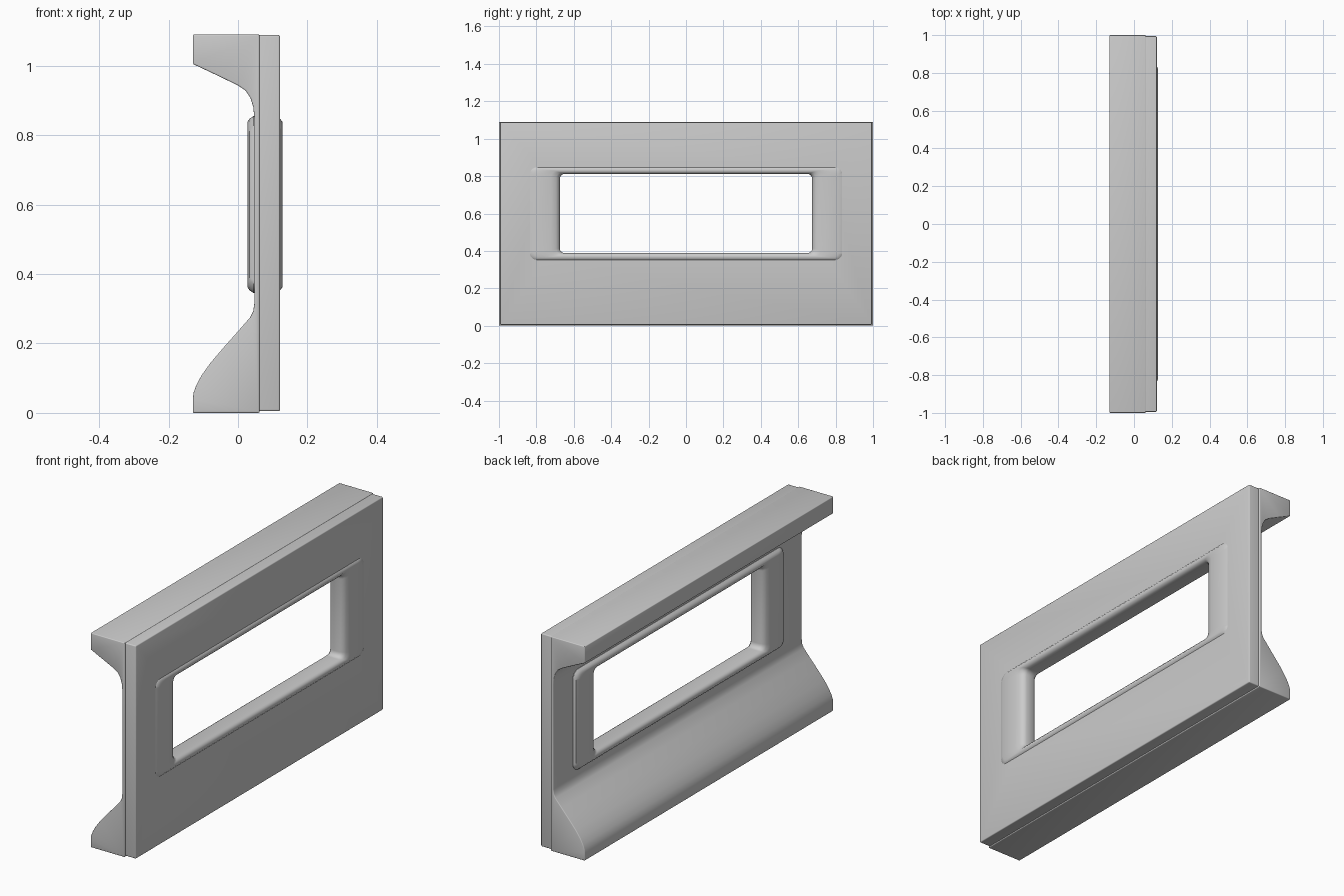
import bpy, bmesh, math

if "Cube" in bpy.data.objects:
    bpy.data.objects.remove(bpy.data.objects["Cube"])

CZ = 0.60   # centre height of the window


def finish(name, bm, smooth=True):
    bmesh.ops.recalc_face_normals(bm, faces=bm.faces)
    me = bpy.data.meshes.new(name)
    bm.to_mesh(me)
    bm.free()
    ob = bpy.data.objects.new(name, me)
    bpy.context.collection.objects.link(ob)
    return ob


def extrude_profile(name, pts, half):
    bm = bmesh.new()
    f = bm.faces.new([bm.verts.new((x, -half, z)) for x, z in pts])
    r = bmesh.ops.extrude_face_region(bm, geom=[f])
    vs = [v for v in r["geom"] if isinstance(v, bmesh.types.BMVert)]
    bmesh.ops.translate(bm, vec=(0, 2 * half, 0), verts=vs)
    return finish(name, bm)


def activate(ob):
    bpy.ops.object.select_all(action='DESELECT')
    ob.select_set(True)
    bpy.context.view_layer.objects.active = ob


def bevel(ob, width):
    m = ob.modifiers.new("bevel", 'BEVEL')
    m.width, m.segments = width, 3
    m.limit_method, m.angle_limit = 'ANGLE', math.radians(45)
    activate(ob)
    bpy.ops.object.modifier_apply(modifier=m.name)


def boolean(ob, other, op):
    m = ob.modifiers.new("bool", 'BOOLEAN')
    m.operation, m.object, m.solver = op, other, 'EXACT'
    activate(ob)
    bpy.ops.object.modifier_apply(modifier=m.name)
    bpy.data.objects.remove(other)


def smooth(ob):
    activate(ob)
    bpy.ops.object.shade_smooth_by_angle(angle=math.radians(35))


# Wall with overhanging top ledge and sloping base
body = extrude_profile("wall_body", [
    (-0.13, 0), (0.062, 0), (0.062, 1.09), (-0.13, 1.09), (-0.13, 1.005),
    (-0.06, 0.972), (0, 0.943), (0.022, 0.928), (0.036, 0.907), (0.044, 0.88),
    (0.047, 0.85), (0.047, 0.315), (0.044, 0.293), (0.035, 0.275),
    (0, 0.235), (-0.04, 0.19), (-0.08, 0.143), (-0.105, 0.108),
    (-0.12, 0.08), (-0.128, 0.058), (-0.13, 0.04)], 1.0)
bevel(body, 0.004)

# Slightly smaller flat face plate
plate = extrude_profile("face_plate", [
    (0.052, 0.005), (0.121, 0.005), (0.121, 1.088), (0.052, 1.088)], 0.994)
bevel(plate, 0.005)
boolean(body, plate, 'UNION')

# Window opening, hidden inside the frame
cut = extrude_profile("window_cutter", [
    (-0.1, CZ - 0.23), (0.3, CZ - 0.23), (0.3, CZ + 0.23), (-0.1, CZ + 0.23)], 0.75)
cut.hide_render = True
boolean(body, cut, 'DIFFERENCE')
smooth(body)

# Window frame: rounded-rectangle rings bridged into a closed loop
half_section = [  # half width, half height, distance from mid-plane, corner radius
    (0.675, 0.211, 0.0, 0.025), (0.675, 0.211, 0.02, 0.025),
    (0.681, 0.213, 0.034, 0.027), (0.695, 0.217, 0.044, 0.028),
    (0.722, 0.226, 0.0505, 0.03), (0.815, 0.238, 0.0505, 0.035),
    (0.835, 0.247, 0.044, 0.037), (0.842, 0.255, 0.033, 0.038)]
rings = [(w, h, 0.0775 + d, r) for w, h, d, r in half_section]
rings += [(w, h, 0.0775 - d, r) for w, h, d, r in reversed(half_section[1:])]

bm = bmesh.new()
loops = []
for w, h, x, r in rings:
    loop = []
    for q, (sy, sz) in enumerate([(1, 1), (-1, 1), (-1, -1), (1, -1)]):
        for k in range(6):
            a = math.pi / 2 * (q + k / 5)
            loop.append(bm.verts.new((x, sy * (w - r) + r * math.cos(a),
                                      CZ + sz * (h - r) + r * math.sin(a))))
    loops.append(loop)
for i, a in enumerate(loops):
    b = loops[(i + 1) % len(loops)]
    for j in range(len(a)):
        k = (j + 1) % len(a)
        bm.faces.new((a[j], a[k], b[k], b[j]))
smooth(finish("window_frame", bm))
